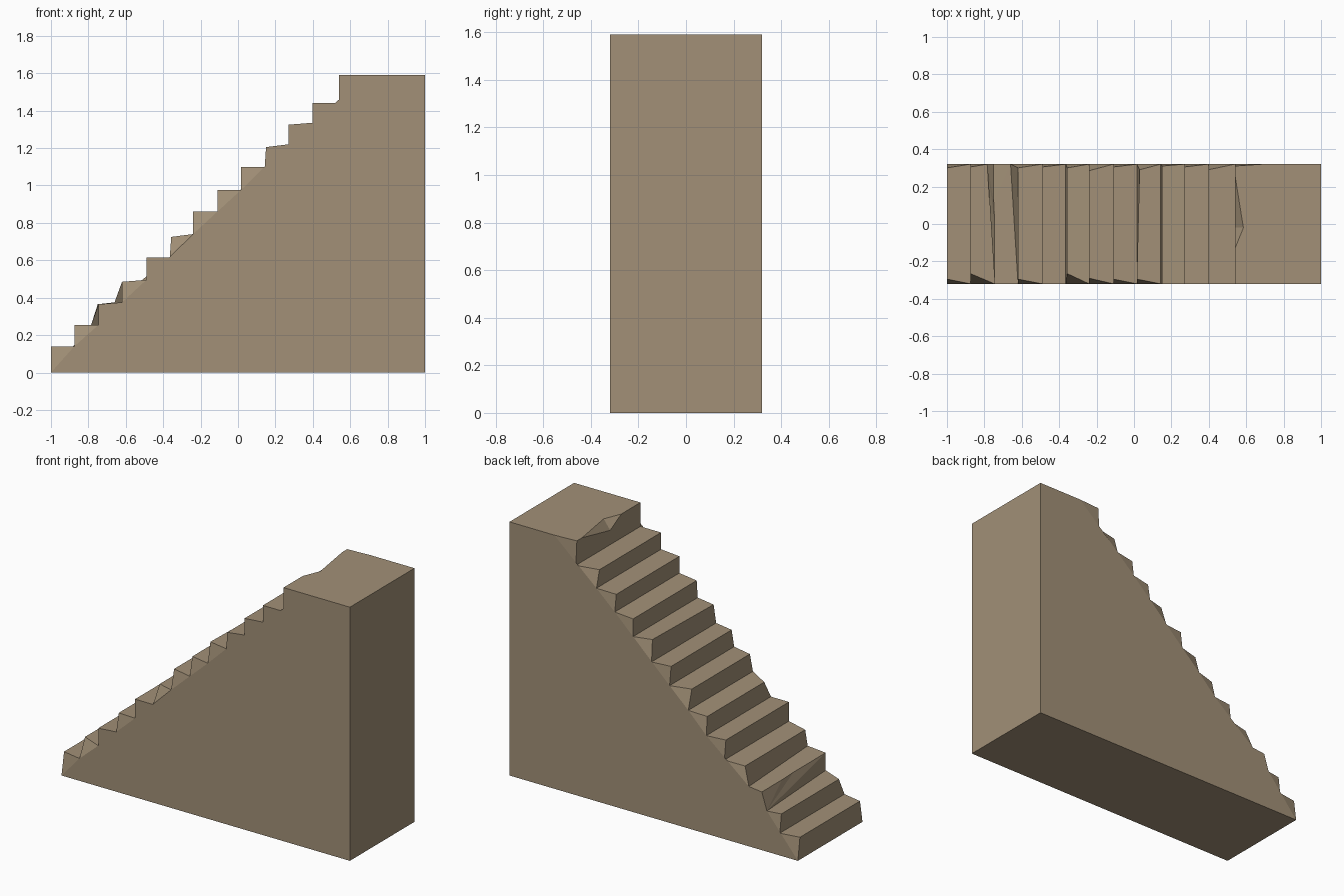
import bpy, bmesh

if "Cube" in bpy.data.objects:
    bpy.data.objects.remove(bpy.data.objects["Cube"])

W = 0.32  # half width

# Each step: foot x at front, foot x at back, nose x front, nose x back,
#            nose z, tread end z, front corner chip, back corner chip
steps = [
    (-1.0, -1.0, -1.0, -1.0, 0.14, 0.14, 0.025, 0.02),
    (-0.875, -0.875, -0.875, -0.875, 0.255, 0.255, 0.055, 0.015),
    (-0.745, -0.785, -0.745, -0.75, 0.365, 0.375, 0.0, 0.0),
    (-0.62, -0.66, -0.62, -0.62, 0.485, 0.495, 0.025, 0.02),
    (-0.49, -0.49, -0.49, -0.49, 0.615, 0.615, 0.0, 0.015),
    (-0.365, -0.365, -0.357, -0.357, 0.725, 0.74, 0.055, 0.02),
    (-0.24, -0.24, -0.24, -0.24, 0.86, 0.86, 0.03, 0.035),
    (-0.11, -0.11, -0.11, -0.11, 0.975, 0.975, 0.025, 0.015),
    (0.015, 0.015, 0.015, 0.03, 1.10, 1.10, 0.025, 0.03),
    (0.143, 0.143, 0.15, 0.15, 1.205, 1.22, 0.0, 0.01),
    (0.27, 0.27, 0.27, 0.27, 1.325, 1.335, 0.0, 0.015),
    (0.397, 0.397, 0.397, 0.397, 1.44, 1.44, 0.0, 0.03),
    (0.54, 0.54, 0.54, 0.54, 1.59, 1.59, 0.0, 0.01),
]
# Nose notches: step index -> (back y, front y, tip y, tip x, bottom z)
notches = {2: (0.12, 0.0, 0.0, -0.70, 0.335),
           12: (0.26, -0.13, -0.02, 0.585, 1.53)}

bm = bmesh.new()


def v(x, y, z):
    return bm.verts.new((x, y, z))


def face(*vs):
    return bm.faces.new(vs)


# Feet of all risers, plus the end of the top landing's corner chips
front = [v(-1, -W, 0)]
back = [v(-1, W, 0)]
for s, nxt in zip(steps, steps[1:] + [(0.69, 0.69)]):
    front.append(v(nxt[0], -W, s[5]))
    back.append(v(nxt[1], W, s[5]))

# Risers, treads and chipped corners
for i, (_, _, xf, xb, z, _, cf, cb) in enumerate(steps):
    nf, nb = v(xf, -W + cf, z), v(xb, W - cb, z)
    f0, b0, f1, b1 = front[i], back[i], front[i + 1], back[i + 1]
    if i in notches:
        ya, yc, yt, xt, zb = notches[i]
        a, c = v(xb, ya, z), v(xf, yc, z)
        tip, low = v(xt, yt, z), v(xf, yt, zb)
        face(f0, nf, c, low, a, nb, b0)
        face(nf, f1, b1, nb, a, tip, c)
        face(a, low, tip)
        face(c, tip, low)
    else:
        face(f0, nf, nb, b0)
        face(nf, f1, b1, nb)
    face(f0, f1, nf)
    face(b0, nb, b1)

# Landing, rear wall, base and the two flanks
tf, tb = v(1, -W, 1.59), v(1, W, 1.59)
gf, gb = v(1, -W, 0), v(1, W, 0)
face(front[-1], tf, tb, back[-1])
face(tf, gf, gb, tb)
face(front[0], back[0], gb, gf)
face(*front[::-1], gf, tf)
face(*back, tb, gb)
bmesh.ops.triangulate(bm, faces=[f for f in bm.faces if len(f.verts) > 4])
bmesh.ops.recalc_face_normals(bm, faces=bm.faces[:])

mesh = bpy.data.meshes.new("stone_staircase")
bm.to_mesh(mesh)
bm.free()
stairs = bpy.data.objects.new("stone_staircase", mesh)
bpy.context.collection.objects.link(stairs)

# Sandstone colour
stone = bpy.data.materials.new("brown stone")
stone.diffuse_color = (0.36, 0.28, 0.185, 1)
stone.use_nodes = True
stone.node_tree.nodes["Principled BSDF"].inputs["Base Color"].default_value = stone.diffuse_color
mesh.materials.append(stone)
